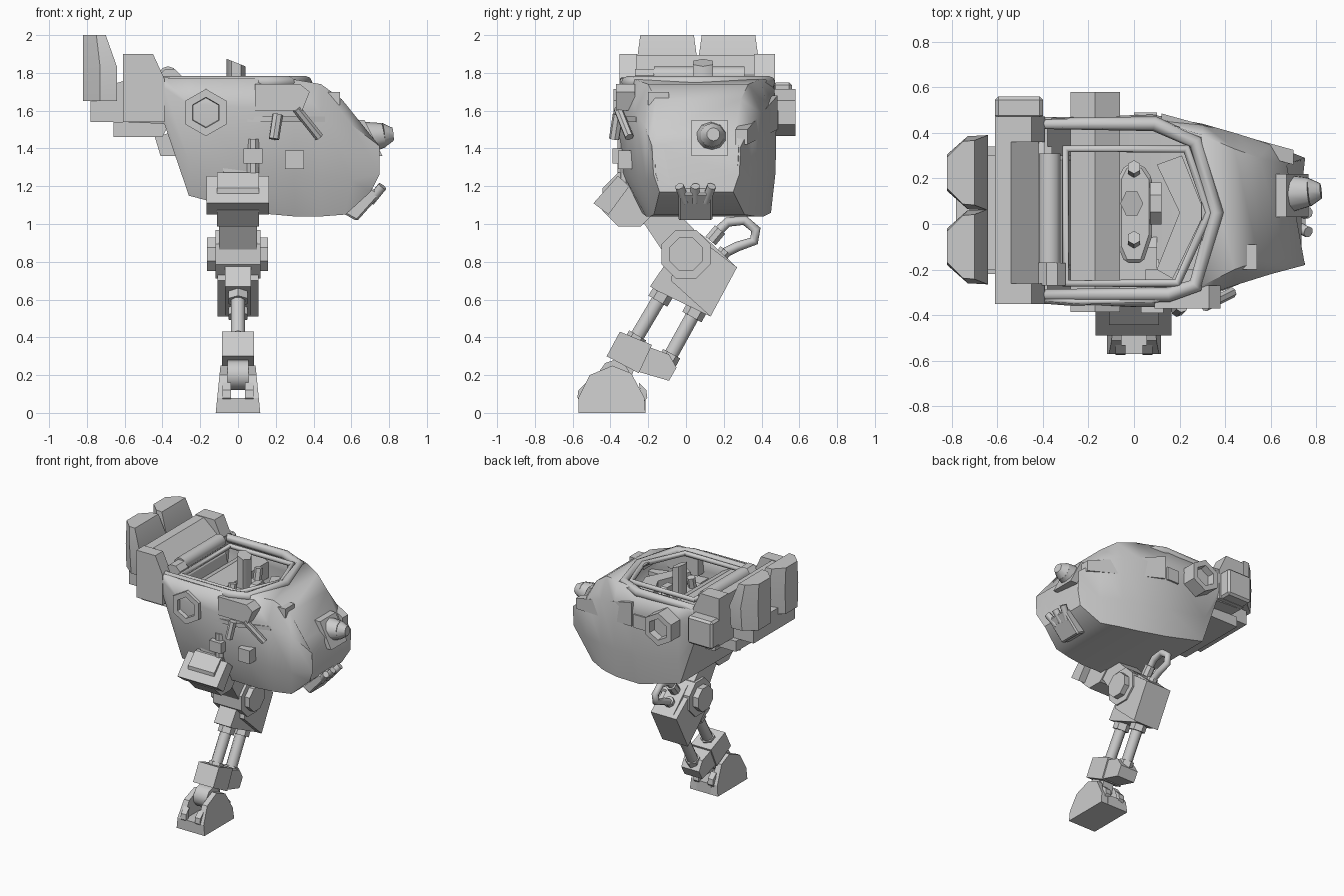
import bpy, bmesh
from mathutils import Vector
from math import cos, sin, pi

if "Cube" in bpy.data.objects:
    bpy.data.objects.remove(bpy.data.objects["Cube"])


def finish(name, bm, smooth=0):
    bmesh.ops.recalc_face_normals(bm, faces=bm.faces)
    me = bpy.data.meshes.new(name)
    bm.to_mesh(me)
    bm.free()
    ob = bpy.data.objects.new(name, me)
    bpy.context.collection.objects.link(ob)
    if smooth:
        shade(ob, smooth)
    return ob


def activate(ob):
    bpy.ops.object.select_all(action='DESELECT')
    ob.select_set(True)
    bpy.context.view_layer.objects.active = ob


def shade(ob, angle):
    activate(ob)
    bpy.ops.object.shade_smooth_by_angle(angle=angle)


def loft(name, rings, smooth=0, skip=lambda i, j: False):
    bm = bmesh.new()
    vs = [[bm.verts.new(p) for p in r] for r in rings]
    n = len(vs[0])
    for i in range(len(vs) - 1):
        for j in range(n):
            if not skip(i, j):
                k = (j + 1) % n
                bm.faces.new((vs[i][j], vs[i][k], vs[i + 1][k], vs[i + 1][j]))
    bm.faces.new(vs[0])
    bm.faces.new(vs[-1])
    return finish(name, bm, smooth)


def prism(name, pts, axis, lo, hi, bevel=0):
    put = {'x': lambda a, b, t: (t, a, b), 'y': lambda a, b, t: (a, t, b),
           'z': lambda a, b, t: (a, b, t)}[axis]
    ob = loft(name, [[put(a, b, t) for a, b in pts] for t in (lo, hi)])
    if bevel:
        m = ob.modifiers.new("chamfer", 'BEVEL')
        m.width, m.segments = bevel, 1
    return ob


def box(name, x0, x1, y0, y1, z0, z1, bevel=0):
    return prism(name, [(x0, y0), (x1, y0), (x1, y1), (x0, y1)], 'z', z0, z1, bevel)


def rod(name, a, b, r, n=8, r2=None, recess=0, smooth=0):
    a, b = Vector(a), Vector(b)
    q = (b - a).to_track_quat('Z', 'Y')

    def ring(c, s):
        return [c + q @ Vector((s * cos(2 * pi * (i + .5) / n), s * sin(2 * pi * (i + .5) / n), 0)) for i in range(n)]
    rings = [ring(a, r), ring(b, r if r2 is None else r2)]
    if recess:  # hollow ends
        d = (b - a).normalized() * recess
        rings = [ring(a + d, r * .6), ring(a, r * .65)] + rings + [ring(b, r * .65), ring(b - d, r * .6)]
    return loft(name, rings, smooth)


def tube(name, pts, r, cyclic=False):
    cu = bpy.data.curves.new(name, 'CURVE')
    cu.dimensions, cu.bevel_depth, cu.bevel_resolution, cu.use_fill_caps = '3D', r, 2, True
    sp = cu.splines.new('POLY')
    sp.points.add(len(pts) - 1)
    for p, c in zip(sp.points, pts):
        p.co = (*c, 1)
    sp.use_cyclic_u = cyclic
    ob = bpy.data.objects.new(name, cu)
    bpy.context.collection.objects.link(ob)
    activate(ob)
    bpy.ops.object.convert(target='MESH')
    shade(bpy.context.view_layer.objects.active, 1.0)


# Hull: lofted along x, open over the cockpit
def section(x, yl, yr, zt, zb, ti, bl, br, lean=0):
    h = zt - zb
    return [(x - lean, yl + ti, zt), (x, yl, zt - .22 * h), (x, yl + .2 * bl, zb + .3 * h), (x - lean * .6, yl + bl, zb),
            (x - lean * .6, yr - br, zb), (x, yr - .2 * br, zb + .3 * h), (x, yr, zt - .22 * h), (x - lean, yr - ti, zt)]


hull = loft("hull", [
    section(-.61, -.35, .47, 1.78, 1.54, .01, .03, .03),
    section(-.39, -.35, .47, 1.775, 1.53, .01, .04, .03),
    section(-.26, -.36, .47, 1.77, 1.15, .01, .06, .03),
    section(.08, -.365, .48, 1.77, 1.06, .02, .13, .03),
    section(.30, -.32, .44, 1.765, 1.04, .05, .11, .03),
    section(.44, -.27, .40, 1.74, 1.04, .07, .08, .03),
    section(.60, -.22, .35, 1.66, 1.05, .06, .05, .04, .05),
    section(.75, -.18, .29, 1.48, 1.17, .03, .04, .04, .08)],
    smooth=.7, skip=lambda i, j: j == 7 and 1 <= i <= 3)
m = hull.modifiers.new("skin", 'SOLIDIFY')
m.thickness, m.offset = .02, -1

# Cockpit rims and front coaming
outer = [(-.43, -.31), (.15, -.31), (.27, -.27), (.36, .05), (.27, .36), (.09, .44), (-.43, .44)]
inner = [(-.3, -.26), (.19, -.26), (.33, .05), (.23, .33), (-.3, .33)]
tube("cockpit_outer_rim", [(x, y, 1.75) for x, y in outer], .033, True)
tube("cockpit_inner_rim", [(x, y, 1.755) for x, y in inner], .02, True)
prism("dashboard", [(.1, -.2), (.17, -.24), (.31, .05), (.21, .3), (.1, .26), (.2, .05)], 'z', 1.58, 1.66)

# Rear shoulder block, sloping middle, headrest roll
shoulder = [(-.61, 1.54), (-.61, 1.9), (-.45, 1.9), (-.39, 1.77), (-.39, 1.54)]
for n, (a, b) in {"right": (-.352, -.26), "left": (.36, .472)}.items():
    prism(n + "_shoulder", shoulder, 'y', a, b)
prism("rear_deck", [(-.61, 1.54), (-.61, 1.895), (-.54, 1.895), (-.42, 1.79), (-.42, 1.54)], 'y', -.27, .37)
rod("headrest_roll", (-.37, -.17, 1.785), (-.37, .31, 1.785), .05, 10, smooth=.8)
rod("headrest_end", (-.36, -.27, 1.76), (-.36, -.17, 1.76), .065, 8)
prism("seat_back", [(-.4, 1.78), (-.3, 1.74), (-.24, 1.4), (-.34, 1.4)], 'y', -.2, .3, .02)

# Rear mount and stepped underside
prism("thruster_mount", [(-.78, 1.54), (-.78, 1.7), (-.6, 1.76), (-.6, 1.54)], 'y', -.2, .3)
prism("underside_step", [(-.66, 1.54), (-.66, 1.46), (-.4, 1.46), (-.36, 1.54)], 'y', -.22, .34)
prism("belly_wedge", [(-.44, 1.46), (-.41, 1.36), (-.3, 1.36), (-.26, 1.24), (-.2, 1.24), (-.3, 1.5)], 'y', -.12, .24)

# Pair of thruster pods with sloping front faces
for n, yc in (("right", -.1), ("left", .225)):
    plan = [(-.82, -.08), (-.73, -.16), (-.64, -.165), (-.64, .165), (-.73, .16), (-.82, .08)]
    loft(n + "_thruster", [[(x, yc + y * .9, 1.65) for x, y in plan],
                           [(x, yc + y, 1.83) for x, y in plan],
                           [(min(x, -.7) - .02 * (x == -.73), yc + y * .86, 2.0) for x, y in plan]], .5)

# Hexagonal cross beam, side box and port
rod("cross_beam", (-.17, -.385, 1.59), (-.17, .58, 1.59), .125, 6, recess=.05)
box("left_side_box", -.61, -.4, .46, .56, 1.54, 1.75, .015)
box("left_side_port", .0, .1, .46, .49, 1.5, 1.6)

# Control column
prism("control_base", [(-.07, -.1), (-.04, -.17), (.04, -.17), (.08, -.05), (.08, .2), (.04, .26), (-.04, .26), (-.07, .2)],
      'z', 1.5, 1.62, .015)
rod("control_disc", (.07, .09, 1.58), (.12, .09, 1.58), .1, 8)
stick = [(.05 * cos(i * pi / 3) - .01, .09 + .06 * sin(i * pi / 3)) for i in range(6)]
loft("control_stick", [[(x, y, 1.55) for x, y in stick], [(x, y, 1.85 - x * .4) for x, y in stick]], 1.1)
for y in (-.09, .22):
    rod("control_lever", (0, y, 1.55), (0, y + .03, 1.7), .03, 6)

# Blunt nose sensor on a low plate
loft("nose_plate", [[(x + d, y, z) for x, z, y in ((.655, 1.55, .03), (.655, 1.55, .22), (.75, 1.36, .22), (.75, 1.36, .03))]
                    for d in (-.06, .015)])
rod("nose_base", (.64, .13, 1.45), (.77, .14, 1.47), .095, 10, .065, smooth=.8)
rod("nose_tip", (.77, .14, 1.47), (.82, .145, 1.475), .065, 10, .035, smooth=.8)

# Chin scoop with three stubby pipes
prism("chin_scoop", [(.55, 1.06), (.63, 1.015), (.76, 1.16), (.69, 1.2)], 'y', -.04, .14, .01)
for y, s in ((-.015, -.02), (.05, 0), (.115, .02)):
    rod("chin_pipe", (.7, y - s * .5, 1.12), (.765, y + s, 1.2), .025, 7, smooth=1.0)

# Right side details: panel, ledge, struts and hatch
prism("right_panel", [(.09, 1.6), (.09, 1.74), (.33, 1.74), (.38, 1.7), (.34, 1.6)], 'y', -.37, -.27)
prism("brow_ledge", [(.05, -.36), (.22, -.36), (.46, -.265), (.46, -.2), (.05, -.2)], 'z', 1.54, 1.57)
rod("short_strut", (.19, -.38, 1.45), (.21, -.36, 1.58), .028, 7)
rod("long_strut", (.31, -.36, 1.61), (.43, -.3, 1.46), .024, 7)
box("side_hatch", .25, .35, -.36, -.26, 1.29, 1.39)
box("brow_box", .42, .54, -.2, -.09, 1.63, 1.7)
loft("left_fender", [[(.12, .42, z0), (.12, .485, z0), (.7, .325, z1), (.7, .26, z1)]
                     for z0, z1 in ((1.5, 1.42), (1.68, 1.5))])

# Hip assembly
prism("hip_crossbar", [(-.49, 1.11), (-.36, 1.255), (-.3, 1.2), (-.41, 1.05)], 'x', -.168, .165)
rod("hip_disc", (-.11, -.3, 1.13), (.11, -.3, 1.13), .155, 8)
box("hip_bracket", .03, .13, -.39, -.25, 1.32, 1.4)
rod("hip_pin", (.08, -.33, 1.2), (.08, -.33, 1.45), .035, 8)
box("hip_mount", -.08, .1, -.34, -.1, 1.1, 1.34)
prism("upper_leg", [(-.4, 1.06), (-.3, 1.01), (-.22, 1.0), (-.1, .82), (.06, .76), (.11, .9), (-.1, 1.12), (-.22, 1.25), (-.34, 1.25)],
      'x', -.1, .1)

# Knee and shin housing
rod("knee_hub", (-.12, 0, .84), (.12, 0, .84), .14, 8)
rod("knee_axle", (-.165, 0, .84), (.16, 0, .84), .095, 8)
prism("shin_housing", [(-.19, .67), (-.16, .65), (.13, .51), (.27, .77), (.1, .93), (.06, .96), (-.06, .86)], 'x', -.07, .07)
prism("shin_shell", [(-.08, .7), (.13, .51), (.27, .77), (.1, .9), (-.05, .86)], 'x', -.108, .108)
for y, z in ((.18, .97), (.21, .86)):
    rod("hose_socket", (0, y - .05, z - .06), (0, y, z), .038, 8)
tube("knee_hose", [(0, y, z) for y, z in ((.15, .94), (.22, 1.01), (.31, 1.02), (.37, .97), (.36, .91), (.27, .88), (.19, .84))], .026)

# Twin shin rods with collars
for a, b in (((-.12, .64), (-.28, .37)), ((.06, .56), (-.1, .27))):
    A, B = Vector((0, *a)), Vector((0, *b))
    rod("shin_rod", A, B, .04, 8, smooth=1.0)
    rod("upper_collar", A, A.lerp(B, .18), .058, 6)
    rod("lower_collar", B, B.lerp(A, .15), .052, 6)

# Ankle and foot
prism("ankle_block", [(-.35, .43), (-.42, .3), (-.25, .21), (-.18, .36)], 'x', -.085, .085)
prism("ankle_heel", [(-.3, .34), (-.26, .22), (-.09, .17), (-.05, .24), (-.09, .31), (-.2, .35)], 'x', -.075, .075)
rod("ankle_ball", (-.055, -.38, .2), (.055, -.38, .2), .08, 10, smooth=.8)
prism("ankle_link", [(-.42, .2), (-.3, .16), (-.25, .3), (-.35, .34)], 'x', -.045, .045)
foot = [(-.57, 0), (-.57, .08), (-.51, .2), (-.39, .25), (-.29, .21), (-.22, .08), (-.215, 0)]
for s in (-1, 1):
    loft("foot_cheek", [[(s * (x - k * z), y, z) for y, z in foot] for x, k in ((.055, 0), (.118, .1))])
    for y, d in ((-.55, -1), (-.23, 1)):
        prism("toe_lug", [(y, .05), (y + d * .025, .08), (y + d * .02, .12), (y - d * .02, .16)],
              'x', s * .06 - .022, s * .06 + .022)
box("foot_sole", -.06, .06, -.57, -.215, 0, .08)
